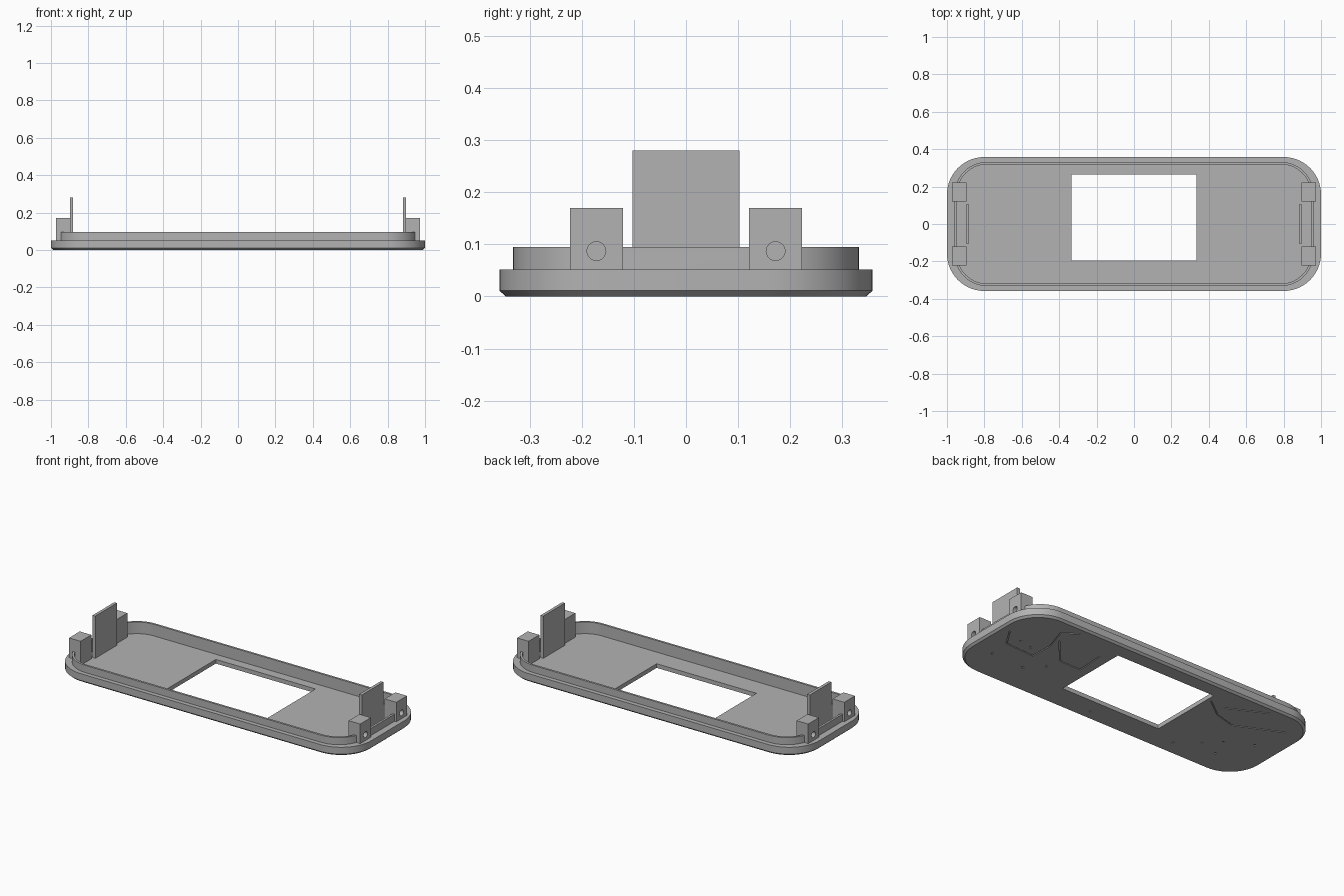
import bpy, bmesh, math
from mathutils import Matrix, Vector

cube = bpy.data.objects.get("Cube")
if cube:
    bpy.data.objects.remove(cube)

grey = bpy.data.materials.new("plain grey")
grey.use_nodes = True
grey.diffuse_color = (0.45, 0.45, 0.45, 1)
grey.node_tree.nodes["Principled BSDF"].inputs["Base Color"].default_value = grey.diffuse_color

FLOOR, RIM, LIP = 0.025, 0.052, 0.095


def make(name, bm):
    bmesh.ops.recalc_face_normals(bm, faces=bm.faces)
    mesh = bpy.data.meshes.new(name)
    bm.to_mesh(mesh)
    bm.free()
    mesh.materials.append(grey)
    obj = bpy.data.objects.new(name, mesh)
    bpy.context.collection.objects.link(obj)
    return obj


def add_box(bm, lo, hi):
    lo, hi = Vector(lo), Vector(hi)
    size = Matrix.Diagonal((*(hi - lo), 1))
    bmesh.ops.create_cube(bm, size=1, matrix=Matrix.Translation((lo + hi) / 2) @ size)


def add_cylinder(bm, centre, radius, depth, turn=Matrix.Identity(4), sides=32):
    bmesh.ops.create_cone(bm, cap_ends=True, segments=sides, radius1=radius, radius2=radius,
                          depth=depth, matrix=Matrix.Translation(centre) @ turn)


def cut(obj, cutter):
    mod = obj.modifiers.new("cut", "BOOLEAN")
    mod.operation, mod.solver, mod.object = "DIFFERENCE", "EXACT", cutter
    mod.use_self = True
    bpy.ops.object.select_all(action="DESELECT")
    bpy.context.view_layer.objects.active = obj
    obj.select_set(True)
    bpy.ops.object.modifier_apply(modifier=mod.name)


def rounded_ring(bm, hx, hy, r, z, steps=14):
    ring = []
    for q, (sx, sy) in enumerate([(1, 1), (-1, 1), (-1, -1), (1, -1)]):
        for i in range(steps + 1):
            a = (q + i / steps) * math.pi / 2
            ring.append(bm.verts.new((sx * (hx - r) + r * math.cos(a),
                                      sy * (hy - r) + r * math.sin(a), z)))
    return ring


# Tray: chamfered base, rim step, raised lip and recessed floor
bm = bmesh.new()
sections = [(0.988, 0.346, 0.19, 0), (1, 0.358, 0.2, 0.011), (1, 0.358, 0.2, RIM),
            (0.96, 0.332, 0.175, RIM), (0.96, 0.332, 0.175, LIP),
            (0.947, 0.319, 0.162, LIP), (0.947, 0.319, 0.162, FLOOR)]
rings = [rounded_ring(bm, *s) for s in sections]
for a, b in zip(rings, rings[1:]):
    for i in range(len(a)):
        j = (i + 1) % len(a)
        bm.faces.new((a[i], a[j], b[j], b[i]))
bm.faces.new(rings[0])
bm.faces.new(rings[-1])
tray = make("tray", bm)

# Window opening
bm = bmesh.new()
add_box(bm, (-0.333, -0.196, -0.1), (0.333, 0.264, 0.2))
window_cutter = make("window_cutter", bm)

# Screw holes in the side of the mounting blocks
bm = bmesh.new()
for sx in (-1, 1):
    for sy in (-1, 1):
        add_cylinder(bm, (sx * 0.97, sy * 0.172, 0.087), 0.018, 0.1,
                     Matrix.Rotation(math.pi / 2, 4, "Y"))
hole_cutter = make("hole_cutter", bm)

# Fine engraved traces and dots on the underside
bm = bmesh.new()
traces = [
    [(0.94, 0.09), (0.87, -0.02), (0.68, -0.03), (0.675, 0.11), (0.72, 0.25), (0.64, 0.31)],
    [(0.67, 0.18), (0.53, 0.02), (0.39, 0.02), (0.4, 0.19)],
    [(-0.36, 0.21), (-0.48, 0.12), (-0.61, 0.085), (-0.88, 0.21)],
    [(-0.46, 0.2), (-0.68, 0.31)],
]
dots = [(0.86, -0.15), (0.64, -0.16), (0.55, -0.07), (0.83, 0.05), (0.745, 0.03), (0.06, -0.29),
        (-0.49, -0.26), (-0.61, -0.16), (-0.735, -0.2), (-0.69, -0.08), (-0.84, 0)]
for path in traces:
    for p, q in zip(path, path[1:]):
        p, q = Vector((*p, 0)), Vector((*q, 0))
        d = q - p
        place = Matrix.Translation((p + q) / 2) @ Matrix.Rotation(math.atan2(d.y, d.x), 4, "Z")
        bmesh.ops.create_cube(bm, size=1, matrix=place @ Matrix.Diagonal(
            (d.length + 0.004, 0.006, 0.01, 1)))
for x, y in dots:
    add_cylinder(bm, (x, y, 0), 0.007, 0.01, sides=12)
engraving_cutter = make("engraving_cutter", bm)

for cutter in (window_cutter, hole_cutter, engraving_cutter):
    cut(tray, cutter)
parts = [tray]

# Mounting blocks and upright end tabs, mirrored to both ends
for sx, side in ((1, "left"), (-1, "right")):
    for sy, end in ((-1, "front"), (1, "back")):
        bm = bmesh.new()
        xs, ys = sorted((sx * 0.895, sx * 0.972)), sorted((sy * 0.121, sy * 0.223))
        add_box(bm, (xs[0], ys[0], FLOOR - 0.005), (xs[1], ys[1], 0.17))
        block = make(f"{side}_{end}_block", bm)
        cut(block, hole_cutter)
        parts.append(block)
    bm = bmesh.new()
    xs = sorted((sx * 0.881, sx * 0.899))
    add_box(bm, (xs[0], -0.103, FLOOR - 0.005), (xs[1], 0.103, 0.28))
    parts.append(make(f"{side}_tab", bm))

for cutter in (window_cutter, hole_cutter, engraving_cutter):
    bpy.data.objects.remove(cutter)

# Smooth the rounded corners and keep the edges crisp
bpy.ops.object.select_all(action="DESELECT")
for obj in parts:
    obj.select_set(True)
bpy.context.view_layer.objects.active = tray
bpy.ops.object.shade_smooth_by_angle(angle=math.radians(30))
